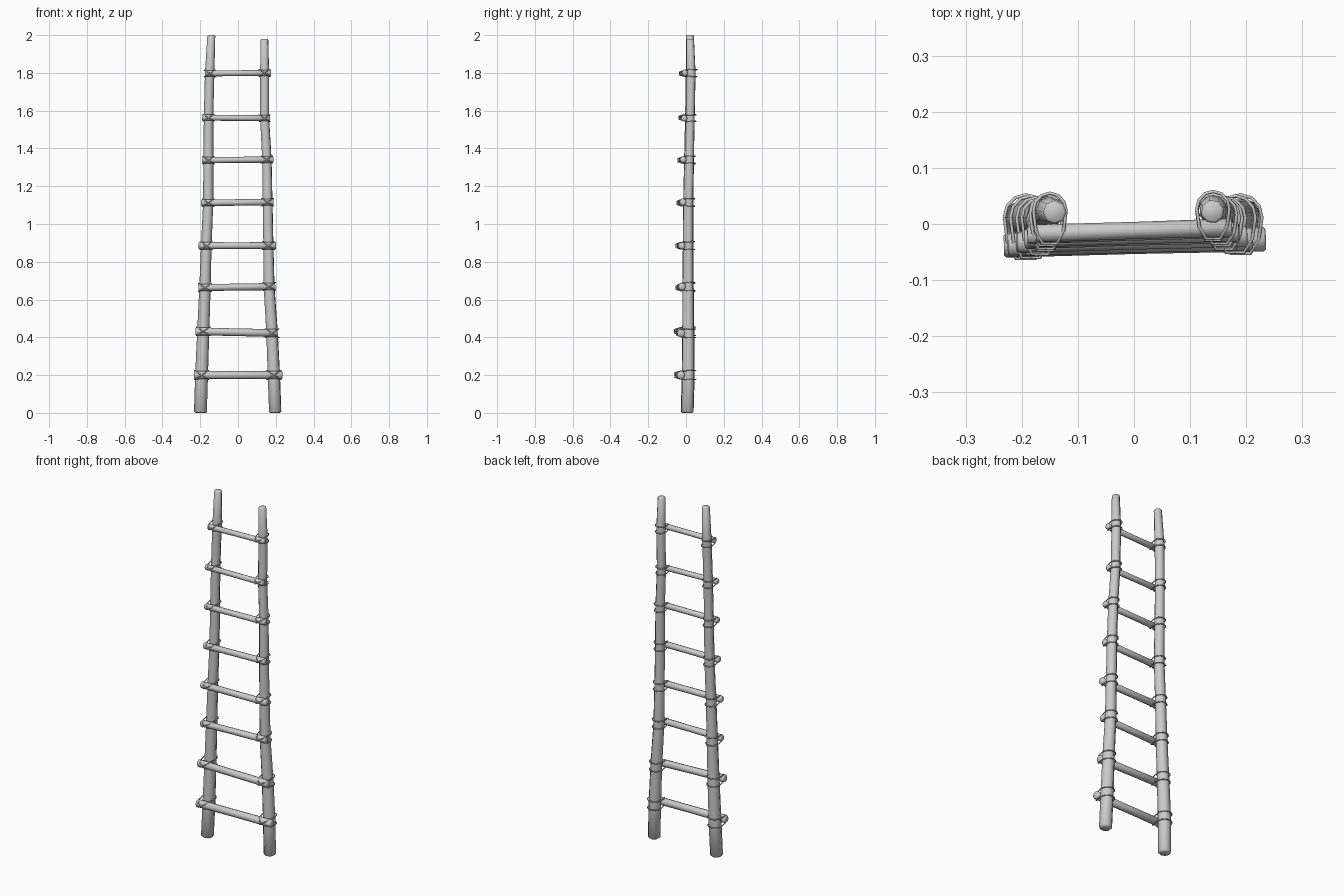
import bpy, bmesh, math
from mathutils import Vector

if "Cube" in bpy.data.objects:
    bpy.data.objects.remove(bpy.data.objects["Cube"])


def tube(name, pts, radii, sides=8, phase=0.0):
    """Round pole through pts with softly rounded ends."""
    pts = [Vector(p) for p in pts]
    radii = list(radii)
    # small rounded ends
    d0 = (pts[1] - pts[0]).normalized()
    d1 = (pts[-1] - pts[-2]).normalized()
    b0, b1 = radii[0] * 0.2, radii[-1] * 0.2
    pts = [pts[0], pts[0] + d0 * b0] + pts[1:-1] + [pts[-1] - d1 * b1, pts[-1]]
    radii = [radii[0] * 0.8] + radii + [radii[-1] * 0.8]
    bm = bmesh.new()
    rings = []
    for i, (p, r) in enumerate(zip(pts, radii)):
        d = (pts[min(i + 1, len(pts) - 1)] - pts[max(i - 1, 0)]).normalized()
        u = d.cross(Vector((0, 1, 0))).normalized()
        v = d.cross(u)
        rings.append([bm.verts.new(p + r * (math.cos(a) * u + math.sin(a) * v))
                      for a in (phase + 2 * math.pi * k / sides for k in range(sides))])
    for a, b in zip(rings, rings[1:]):
        for k in range(sides):
            n = (k + 1) % sides
            bm.faces.new((a[k], a[n], b[n], b[k]))
    bm.faces.new(rings[0])
    bm.faces.new(rings[-1])
    bmesh.ops.recalc_face_normals(bm, faces=bm.faces)
    me = bpy.data.meshes.new(name)
    bm.to_mesh(me)
    bm.free()
    ob = bpy.data.objects.new(name, me)
    bpy.context.collection.objects.link(ob)
    bpy.context.view_layer.objects.active = ob
    ob.select_set(True)
    bpy.ops.object.shade_smooth_by_angle(angle=math.radians(50))
    ob.select_set(False)
    return ob


# Side poles: slightly bent, tapering upwards
left = [(-.199, .006, 0), (-.193, .012, .2), (-.184, .012, .43), (-.175, .011, .66),
        (-.168, .011, .88), (-.158, .012, 1.11), (-.157, .016, 1.34),
        (-.156, .02, 1.56), (-.150, .024, 1.8), (-.141, .021, 2.0)]
right = [(.197, .008, 0), (.190, .012, .2), (.180, .012, .43), (.165, .011, .66),
         (.161, .011, .88), (.157, .012, 1.11), (.153, .017, 1.34),
         (.141, .022, 1.56), (.141, .027, 1.8), (.140, .022, 1.98)]
rad = [.034, .034, .032, .030, .028, .027, .026, .025, .025, .021]
tube("left_pole", left, rad)
tube("right_pole", right, rad, phase=.3)


def at_height(path, z):
    for a, b, ra, rb in zip(path, path[1:], rad, rad[1:]):
        if z <= b[2]:
            t = (z - a[2]) / (b[2] - a[2])
            return Vector(a).lerp(Vector(b), t), ra + t * (rb - ra)


def lashing(name, c, r, ry, rr, h):
    """Rope crossing over the rung and passing twice behind the pole."""
    w = r + .004
    back, front = c.y + w + .002, ry - rr - .003
    pts = []
    for s in (1, -1):
        # behind the pole, left to right
        for k in range(7):
            a = math.pi * (1 - k / 6)
            pts.append((c.x + w * math.cos(a), c.y + (back - c.y) * math.sin(a), c.z + s * h))
        # diagonal across the front of the rung
        for x, y, z in ((.85, .6, .85), (.45, 1, .45), (-.45, 1, -.45), (-.85, .6, -.85)):
            pts.append((c.x + w * x, c.y + (front - c.y) * y, c.z + s * h * z))
    cu = bpy.data.curves.new(name, 'CURVE')
    cu.dimensions = '3D'
    cu.bevel_depth = .003
    cu.bevel_resolution = 1
    sp = cu.splines.new('POLY')
    sp.points.add(len(pts) - 1)
    for p, q in zip(sp.points, pts):
        p.co = (*q, 1)
    sp.use_cyclic_u = True
    bpy.context.collection.objects.link(bpy.data.objects.new(name, cu))


# Rungs: left x, right x, left z, right z, front y, radius
rungs = [(-.232, .235, .200, .200, -.060, .022), (-.225, .212, .432, .422, -.058, .021),
         (-.210, .197, .663, .669, -.051, .019), (-.208, .202, .885, .885, -.052, .019),
         (-.195, .188, 1.112, 1.116, -.045, .018), (-.190, .187, 1.338, 1.341, -.042, .017),
         (-.190, .170, 1.563, 1.560, -.036, .016), (-.175, .175, 1.797, 1.800, -.033, .016)]
for i, (x0, x1, z0, z1, yf, r) in enumerate(rungs, 1):
    a, b = Vector((x0, yf + r, z0)), Vector((x1, yf + r + .011, z1))
    mid = (a + b) / 2
    tube(f"rung_{i}", [a, mid, b], [r, r * .95, r])
    # Rope lashings at both ends
    for side, path in (("left", left), ("right", right)):
        z = z0 if side == "left" else z1
        c, pr = at_height(path, z)
        t = (c.x - x0) / (x1 - x0)
        lashing(f"{side}_lashing_{i}", c, pr, a.lerp(b, t).y, r, r + .002)
